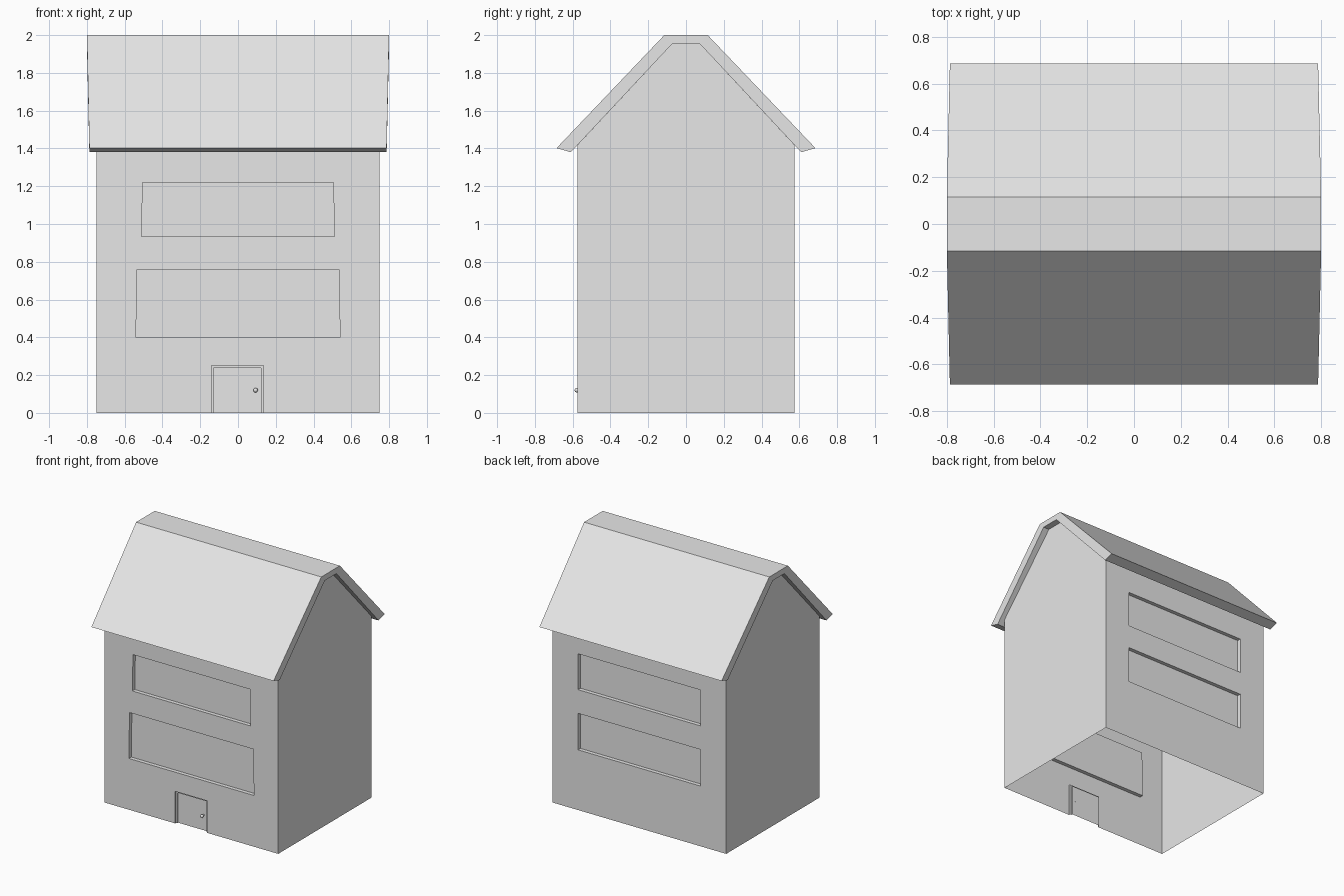
import bpy
import bmesh
from mathutils import Matrix

cube = bpy.data.objects.get("Cube")
if cube:
    bpy.data.objects.remove(cube, do_unlink=True)

grey = bpy.data.materials.new("plain_grey")
grey.use_nodes = True
colour = (0.8, 0.8, 0.8, 1)
grey.diffuse_color = colour
grey.node_tree.nodes["Principled BSDF"].inputs["Base Color"].default_value = colour


def add_object(name, bm):
    bmesh.ops.recalc_face_normals(bm, faces=bm.faces[:])
    mesh = bpy.data.meshes.new(name)
    bm.to_mesh(mesh)
    bm.free()
    mesh.materials.append(grey)
    obj = bpy.data.objects.new(name, mesh)
    bpy.context.collection.objects.link(obj)
    return obj


def loft(bm, ring_a, ring_b, capped=True):
    """Join two matching rings of points with quads."""
    a = [bm.verts.new(p) for p in ring_a]
    b = [bm.verts.new(p) for p in ring_b]
    n = len(a)
    for i in range(n):
        j = (i + 1) % n
        bm.faces.new((a[i], a[j], b[j], b[i]))
    if capped:
        bm.faces.new(a[::-1])
        bm.faces.new(b)
    return a, b


HALF_X, HALF_Y = 0.75, 0.575

# House body: gabled prism
half = [(HALF_Y, 0), (HALF_Y, 1.417), (0.072, 1.955)]
profile = half + [(-y, z) for y, z in reversed(half)]
bm = bmesh.new()
loft(bm, [(-HALF_X, y, z) for y, z in profile], [(HALF_X, y, z) for y, z in profile])
house = add_object("house_walls", bm)


def cut_recess(side, bottom, top, low_w, high_w, depth, centre=0):
    """Sink a panel into the front (-1) or back (+1) wall."""
    outline = [(-low_w, bottom), (low_w, bottom), (high_w, top), (-high_w, top)]
    cutter_bm = bmesh.new()
    loft(cutter_bm,
         [(centre + x, side * (HALF_Y + 0.1), z) for x, z in outline],
         [(centre + x, side * (HALF_Y - depth), z) for x, z in outline])
    cutter = add_object("recess_cutter", cutter_bm)
    cutter.hide_render = True
    mod = house.modifiers.new("recess", "BOOLEAN")
    mod.operation = "DIFFERENCE"
    mod.solver = "EXACT"
    mod.object = cutter
    bpy.context.view_layer.objects.active = house
    bpy.ops.object.modifier_apply(modifier=mod.name)
    bpy.data.objects.remove(cutter, do_unlink=True)


# Window bands
cut_recess(-1, 0.40, 0.76, 0.54, 0.535, 0.03)
cut_recess(-1, 0.935, 1.22, 0.51, 0.505, 0.03)
cut_recess(1, 0.47, 0.755, 0.53, 0.53, 0.03)
cut_recess(1, 0.94, 1.22, 0.53, 0.53, 0.03)

# Doorway: stepped frame, then the door panel
cut_recess(-1, -0.1, 0.25, 0.138, 0.138, 0.012, -0.003)
cut_recess(-1, -0.1, 0.238, 0.126, 0.126, 0.022, -0.003)

# Open the underside and the top beneath the roof
bm = bmesh.new()
bm.from_mesh(house.data)
bm.normal_update()
hidden = []
for f in bm.faces:
    z = f.calc_center_median().z
    if (f.normal.z < -0.9 and z < 0.001) or (f.normal.z > 0.3 and z > 1.4):
        hidden.append(f)
bmesh.ops.delete(bm, geom=hidden, context="FACES")
bm.to_mesh(house.data)
bm.free()

# Roof: thick folded band, slightly narrower at the eaves
outer = [(-0.685, 1.402, 0.787), (-0.115, 2.0, 0.8)]
inner = [(-0.61, 1.38, 0.787), (-0.072, 1.955, 0.8)]
mirror = lambda pts: pts + [(-y, z, x) for y, z, x in reversed(pts)]
outer, inner = mirror(outer), mirror(inner)
ring = outer + inner[::-1]
bm = bmesh.new()
ends = loft(bm, [(-x, y, z) for y, z, x in ring], [(x, y, z) for y, z, x in ring], False)
for end in ends:
    for i in range(len(outer) - 1):
        bm.faces.new((end[i], end[i + 1], end[-2 - i], end[-1 - i]))
add_object("roof", bm)

# Door knob with a short stem
bm = bmesh.new()
bmesh.ops.create_uvsphere(bm, u_segments=16, v_segments=10, radius=0.012,
                          matrix=Matrix.Translation((0.093, -0.578, 0.12)))
stem = Matrix.Translation((0.093, -0.562, 0.12)) @ Matrix.Rotation(1.5708, 4, "X")
bmesh.ops.create_cone(bm, cap_ends=True, segments=12, radius1=0.006, radius2=0.006,
                      depth=0.024, matrix=stem)
knob = add_object("door_knob", bm)
bpy.ops.object.select_all(action="DESELECT")
knob.select_set(True)
bpy.context.view_layer.objects.active = knob
bpy.ops.object.shade_smooth_by_angle()
